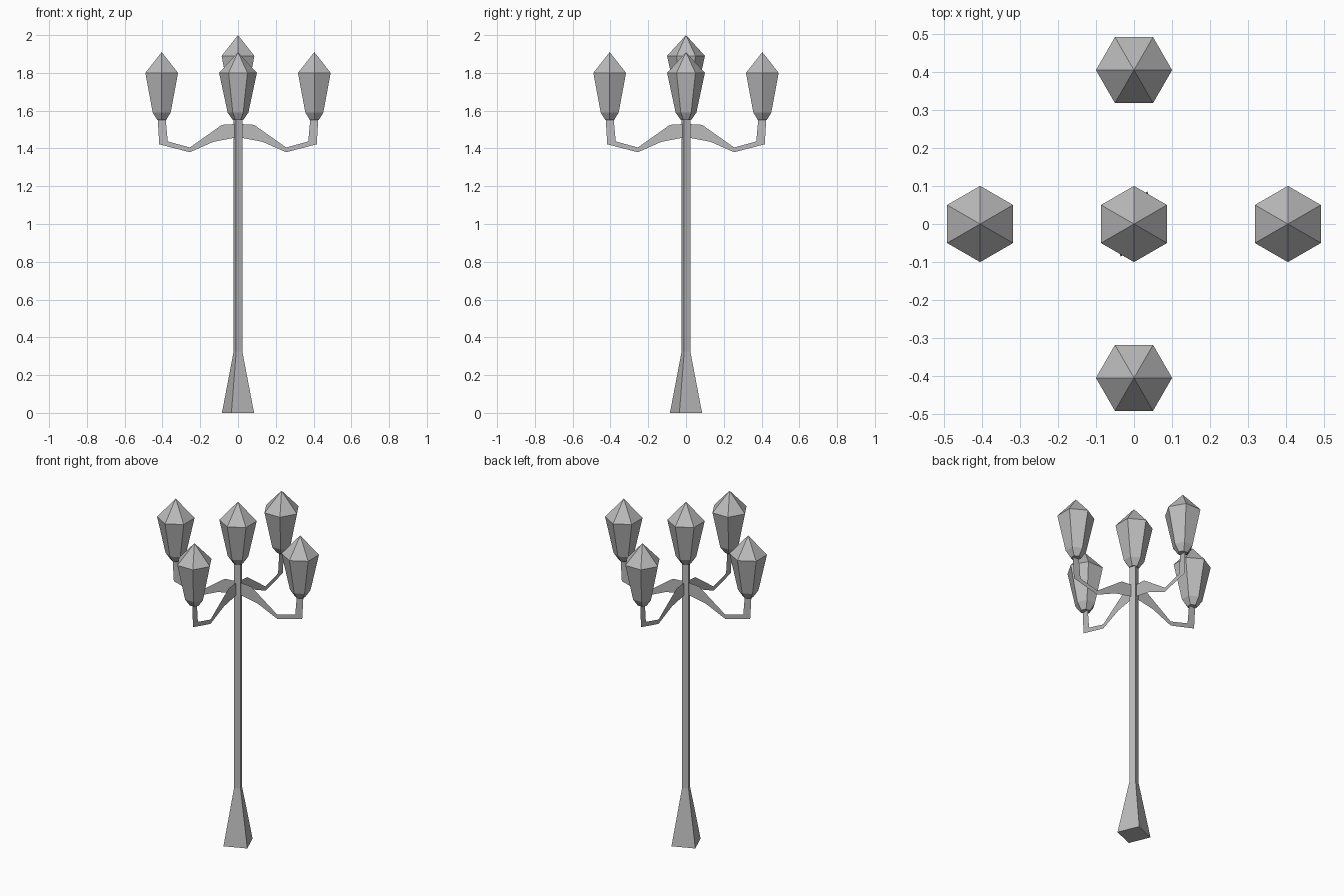
import bpy, bmesh
from math import cos, sin, pi, atan2, hypot

cube = bpy.data.objects.get("Cube")
if cube:
    bpy.data.objects.remove(cube, do_unlink=True)

metal = bpy.data.materials.new("grey_metal")
metal.use_nodes = True
GREY = (0.5, 0.5, 0.5, 1)
metal.diffuse_color = GREY
metal.node_tree.nodes["Principled BSDF"].inputs["Base Color"].default_value = GREY


def finish(name, bm, loc=(0, 0, 0), turn=0):
    mesh = bpy.data.meshes.new(name)
    bm.to_mesh(mesh)
    bm.free()
    mesh.materials.append(metal)
    obj = bpy.data.objects.new(name, mesh)
    obj.location = loc
    obj.rotation_euler.z = turn
    bpy.context.collection.objects.link(obj)


def lathe(name, sides, profile, start=0, loc=(0, 0, 0), turn=0):
    """Faceted solid from (radius, height) rings; radius 0 makes a tip."""
    bm = bmesh.new()
    rings = []
    for r, z in profile:
        angles = [start + 2 * pi * i / sides for i in range(sides)] if r else [0]
        rings.append([bm.verts.new((r * cos(a), r * sin(a), z)) for a in angles])
    bm.faces.new(rings[0][::-1])
    for low, high in zip(rings, rings[1:]):
        for i in range(sides):
            j = (i + 1) % sides
            if len(high) == 1:
                bm.faces.new((low[i], low[j], high[0]))
            else:
                bm.faces.new((low[i], low[j], high[j], high[i]))
    if len(rings[-1]) > 1:
        bm.faces.new(rings[-1])
    finish(name, bm, loc, turn)


# Square post with a flared foot, slightly twisted
lathe("post", 4, [(0.092, 0), (0.025, 0.325), (0.025, 1.64)], atan2(0.085, 0.035))

# Lantern profile, measured from its own base
LANTERN = [(0.027, 0), (0.055, 0.04), (0.1, 0.25), (0, 0.36)]
lathe("top_lantern", 6, LANTERN, pi / 2, (0, 0, 1.64))

# Flat sheet bracket: pairs of upper and lower edge points
BRACKET = [((0, 1.53), (0, 1.46)), ((0.085, 1.525), (0.13, 1.435)),
           ((0.255, 1.405), (0.255, 1.38)), ((0.372, 1.437), (0.417, 1.422)),
           ((0.383, 1.56), (0.425, 1.56))]
for i, side in enumerate(("left", "back", "right", "front")):
    turn = i * pi / 2
    bm = bmesh.new()
    pairs = [[bm.verts.new((x, 0, z)) for x, z in pair] for pair in BRACKET]
    for (a, b), (c, d) in zip(pairs, pairs[1:]):
        bm.faces.new((a, b, d, c))
    finish(side + "_bracket", bm, turn=turn)
    lathe(side + "_lantern", 6, LANTERN, pi / 2,
          (0.404 * cos(turn), 0.404 * sin(turn), 1.55), turn)
